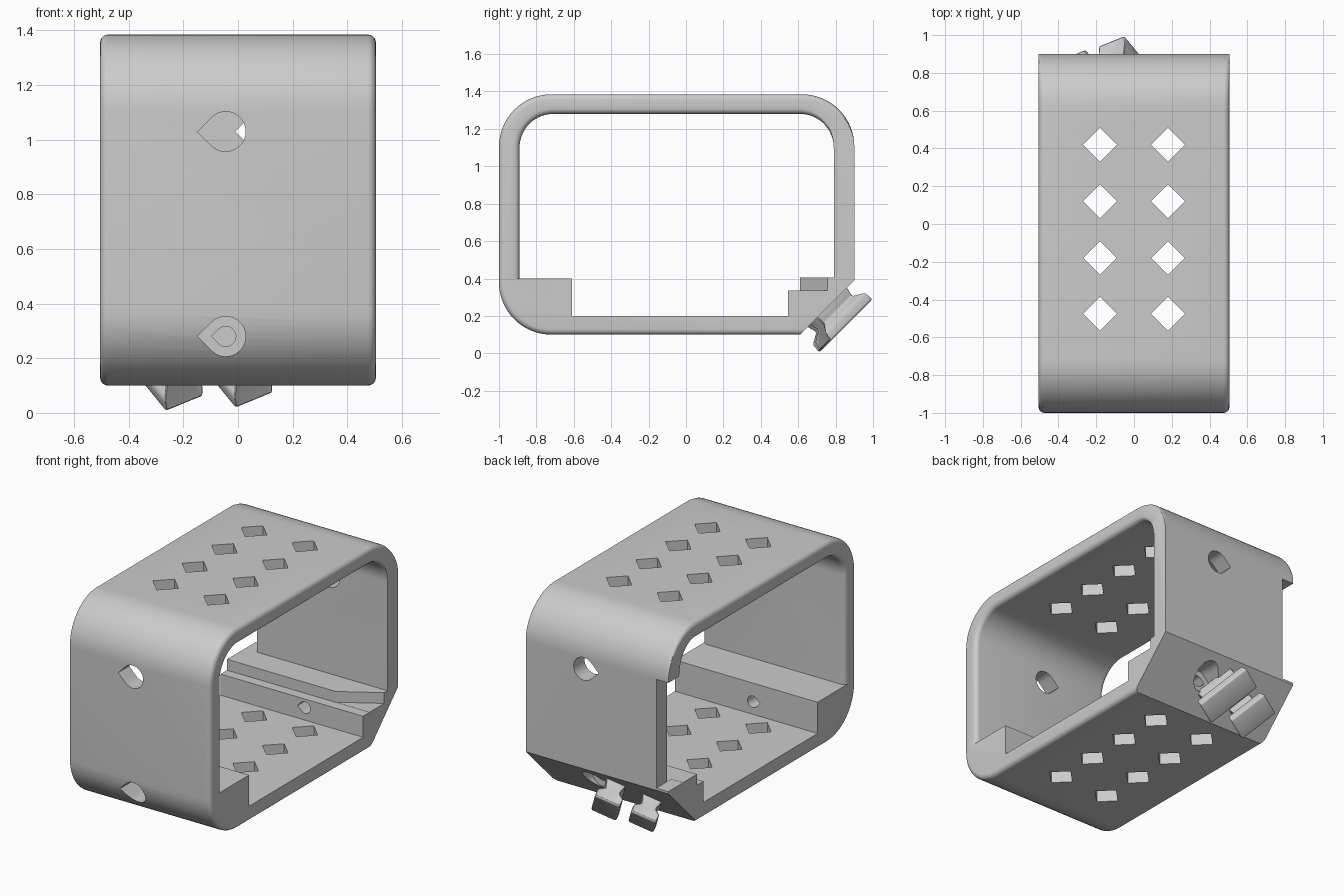
import bpy, bmesh, math
from mathutils import Vector

if "Cube" in bpy.data.objects:
    bpy.data.objects.remove(bpy.data.objects["Cube"])

grey = bpy.data.materials.new("plain grey")
grey.diffuse_color = (0.6, 0.6, 0.6, 1)
grey.use_nodes = True
grey.node_tree.nodes["Principled BSDF"].inputs["Base Color"].default_value = grey.diffuse_color
HALF, FILLET = 0.505, 0.03


def loft(name, rings):
    """Closed solid through rings that all have the same point count."""
    bm = bmesh.new()
    vs = [[bm.verts.new(p) for p in r] for r in rings]
    n = len(vs[0])
    for a, b in zip(vs, vs[1:]):
        for i in range(n):
            j = (i + 1) % n
            bm.faces.new((a[i], a[j], b[j], b[i]))
    bm.faces.new(vs[0])
    bm.faces.new(vs[-1])
    bmesh.ops.recalc_face_normals(bm, faces=bm.faces)
    me = bpy.data.meshes.new(name)
    bm.to_mesh(me)
    bm.free()
    ob = bpy.data.objects.new(name, me)
    bpy.context.collection.objects.link(ob)
    me.materials.append(grey)
    return ob


def arc(cy, cz, ry, rz, a0, a1, n=16):
    return [(cy + ry * math.cos(math.radians(a0 + (a1 - a0) * i / n)),
             cz + rz * math.sin(math.radians(a0 + (a1 - a0) * i / n))) for i in range(n + 1)]


def outer(d):
    # rounded box with a 45 degree lower back corner; d insets all but the back
    return ([(0.61 + d, 0.1 + d), (0.9, 0.39)]
            + arc(0.62, 1.105, 0.28, 0.28 - d, 0, 90)
            + arc(-0.72, 1.105, 0.28 - d, 0.28 - d, 90, 180)
            + arc(-0.72, 0.38, 0.28 - d, 0.28 - d, 180, 270))


def inner(d):
    # opening with a front block and a stepped back block left standing
    return ([(-0.61, 0.2), (0.545, 0.2), (0.545, 0.335), (0.61, 0.335), (0.61, 0.405), (0.79, 0.405)]
            + arc(0.61, 1.1, 0.18, 0.18 + d, 0, 90)
            + arc(-0.71, 1.1, 0.18 + d, 0.18 + d, 90, 180)
            + [(-0.89 - d, 0.4), (-0.61, 0.4)])


def stations(extra):
    # x positions and offsets of the rounded rims
    half = [(HALF - FILLET + FILLET * math.cos(t), FILLET * (1 - math.sin(t)))
            for t in [math.pi / 2 * i / 5 for i in range(6)]]
    if extra:
        half.insert(0, (HALF + 0.05, FILLET))
    return [(-x, d) for x, d in half] + half[::-1]


def tube(name, profile, extra=False):
    return loft(name, [[(x, y, z) for y, z in profile(d)] for x, d in stations(extra)])


def teardrop(x, z, r, y0, y1):
    pts = arc(x, z, r, r, -135, 135, 24) + [(x - r * math.sqrt(2), z)]
    return loft("cutter", [[(px, y, pz) for px, pz in pts] for y in (y0, y1)])


def prism(pts, z0, z1):
    return loft("cutter", [[(x, y, z) for x, y in pts] for z in (z0, z1)])


def cut(ob, cutter):
    m = ob.modifiers.new("cut", 'BOOLEAN')
    m.operation, m.solver, m.object = 'DIFFERENCE', 'EXACT', cutter
    bpy.context.view_layer.update()
    bpy.context.view_layer.objects.active = ob
    bpy.ops.object.modifier_apply(modifier=m.name)
    bpy.data.objects.remove(cutter)


# bracket body
body = tube("bracket_body", outer)
cut(body, tube("cutter", inner, True))

# diamond vents through top and bottom
for x in (-0.18, 0.18):
    for y in (0.42, 0.12, -0.18, -0.475):
        k = 0.09
        cut(body, prism([(x + k, y), (x, y + k), (x - k, y), (x, y - k)], 0, 1.5))

# teardrop holes: upper pair, then lower counterbores and pin holes
for x, z, r, y0, y1 in ((-0.045, 1.03, 0.073, -1.1, -0.8), (0.093, 1.03, 0.073, 0.7, 1.0),
                        (-0.045, 0.28, 0.073, -1.1, -0.83), (0.093, 0.28, 0.073, 0.71, 1.0),
                        (-0.045, 0.28, 0.037, -0.9, -0.5), (0.093, 0.28, 0.037, 0.5, 0.8)):
    cut(body, teardrop(x, z, r, y0, y1))

# slanted relief at the right end of the tall back step, and trimmed back wall edge
cut(body, prism([(0.25, 0.6), (0.55, 0.6), (0.55, 0.785)], 0.336, 0.45))
cut(body, prism([(-0.6, 0.75), (-0.42, 0.75), (-0.42, 1.0), (-0.6, 1.0)], 0.404, 1.1))


# hooks on the slanted corner: narrow neck and flared head, turned 30 degrees
def hook(name, cx, cu, length):
    section = [(-0.06, -0.03), (-0.06, 0.01), (-0.045, 0.05), (-0.08, 0.085), (-0.08, 0.14),
               (0.08, 0.14), (0.08, 0.085), (0.045, 0.05), (0.06, 0.01), (0.06, -0.03)]
    c, s = math.cos(math.radians(30)), math.sin(math.radians(30))
    k = math.sqrt(0.5)
    rings = []
    # ends of the neck are pulled in a little more than the head
    for side in (-1, 1):
        ring = []
        for a, n in section:
            b = side * (length / 2 - (0.0 if n > 0.08 else 0.05))
            x, u = cx + a * c - b * s, cu + a * s + b * c
            ring.append((x, 0.61 + k * (u + n), 0.1 + k * (u - n)))
        rings.append(ring)
    ob = loft(name, rings)
    bev = ob.modifiers.new("soft edges", 'BEVEL')
    bev.width, bev.segments = 0.012, 3
    bev.limit_method, bev.angle_limit = 'ANGLE', math.radians(35)
    bpy.context.view_layer.objects.active = ob
    bpy.ops.object.modifier_apply(modifier=bev.name)
    return ob


hooks = [hook("right_hook", -0.03, 0.215, 0.36), hook("left_hook", -0.26, 0.155, 0.26)]

# smooth curved areas, keep corners sharp
for ob in [body] + hooks:
    bpy.ops.object.select_all(action='DESELECT')
    ob.select_set(True)
    bpy.context.view_layer.objects.active = ob
    bpy.ops.object.shade_smooth_by_angle(angle=math.radians(30))
